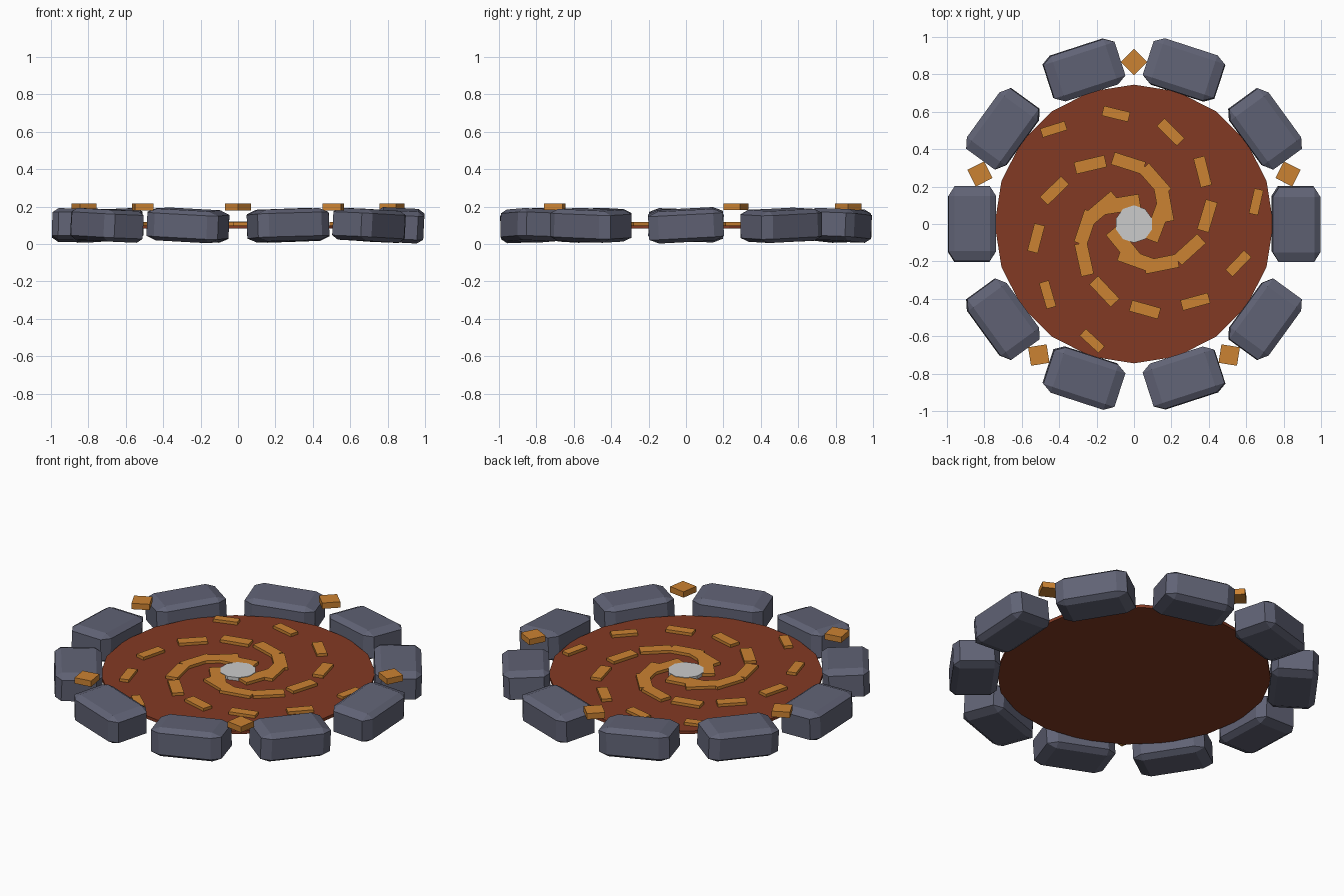
import bpy
from math import radians, cos, sin
from mathutils import Matrix, Vector

cube = bpy.data.objects.get("Cube")
if cube:
    bpy.data.objects.remove(cube, do_unlink=True)


def material(name, rgb):
    m = bpy.data.materials.new(name)
    m.use_nodes = True
    m.diffuse_color = (*rgb, 1)
    m.node_tree.nodes["Principled BSDF"].inputs["Base Color"].default_value = (*rgb, 1)
    return m


STONE = material("slate_grey", (0.118, 0.124, 0.178))
EARTH = material("rust_brown", (0.226, 0.042, 0.017))
AMBER = material("amber_orange", (0.60, 0.225, 0.032))
PALE = material("pale_grey", (0.60, 0.60, 0.60))


def finish(name, mat):
    ob = bpy.context.object
    ob.name = name
    ob.data.materials.append(mat)
    return ob


def disc(name, mat, sides, radius, bottom, top):
    bpy.ops.mesh.primitive_cylinder_add(
        vertices=sides, radius=radius, depth=top - bottom,
        location=(0, 0, (top + bottom) / 2))
    return finish(name, mat)


def block(name, mat, size, radius, angle, z, spin=0, roll=0, pitch=0, chamfer=0):
    """Box set at a polar position; its x axis is radial, its y axis tangential."""
    bpy.ops.mesh.primitive_cube_add(size=1)
    ob = finish(name, mat)
    if chamfer:
        mod = ob.modifiers.new("chamfer", "BEVEL")
        mod.width = chamfer
        mod.segments = 1
    a = radians(angle)
    ob.matrix_world = (
        Matrix.Translation(Vector((radius * cos(a), radius * sin(a), z)))
        @ Matrix.Rotation(a + radians(spin), 4, "Z")
        @ Matrix.Rotation(radians(roll), 4, "X")
        @ Matrix.Rotation(radians(pitch), 4, "Y")
        @ Matrix.Diagonal((*size, 1)))
    return ob


# Thin floor and central cap
disc("floor_disc", EARTH, 20, 0.745, 0.082, 0.1)
disc("centre_cap", PALE, 10, 0.1, 0.09, 0.12)

# Ring of chamfered stones, each leaning a little
rolls = [3, 2.5, -2, 2, -2, 2, -2, -3, 1.5, -2]
pitches = [3, 2, 2, -2, 2, -1, -2, 2, -2, 2]
for i, (roll, pitch) in enumerate(zip(rolls, pitches)):
    block(f"ring_stone_{i + 1}", STONE, (0.255, 0.4, 0.17), 0.866, 36 * i, 0.1,
          roll=roll, pitch=pitch, chamfer=0.13)

# Three spiral arms of blocks, shrinking outwards
for arm in range(3):
    for k in range(9):
        t = k / 8
        block(f"spiral_arm_{arm + 1}_block_{k + 1}", AMBER,
              (0.05 + 0.03 * t, 0.137 + 0.06 * t, 0.022),
              0.664 - 0.0675 * k, 10.3 + 120 * arm - 31 * k, 0.106, spin=-23)

# Floating markers between alternate stones
for i in range(5):
    block(f"marker_{i + 1}", AMBER, (0.1, 0.1, 0.035), 0.866, 90 + 72 * i, 0.198, spin=45)
